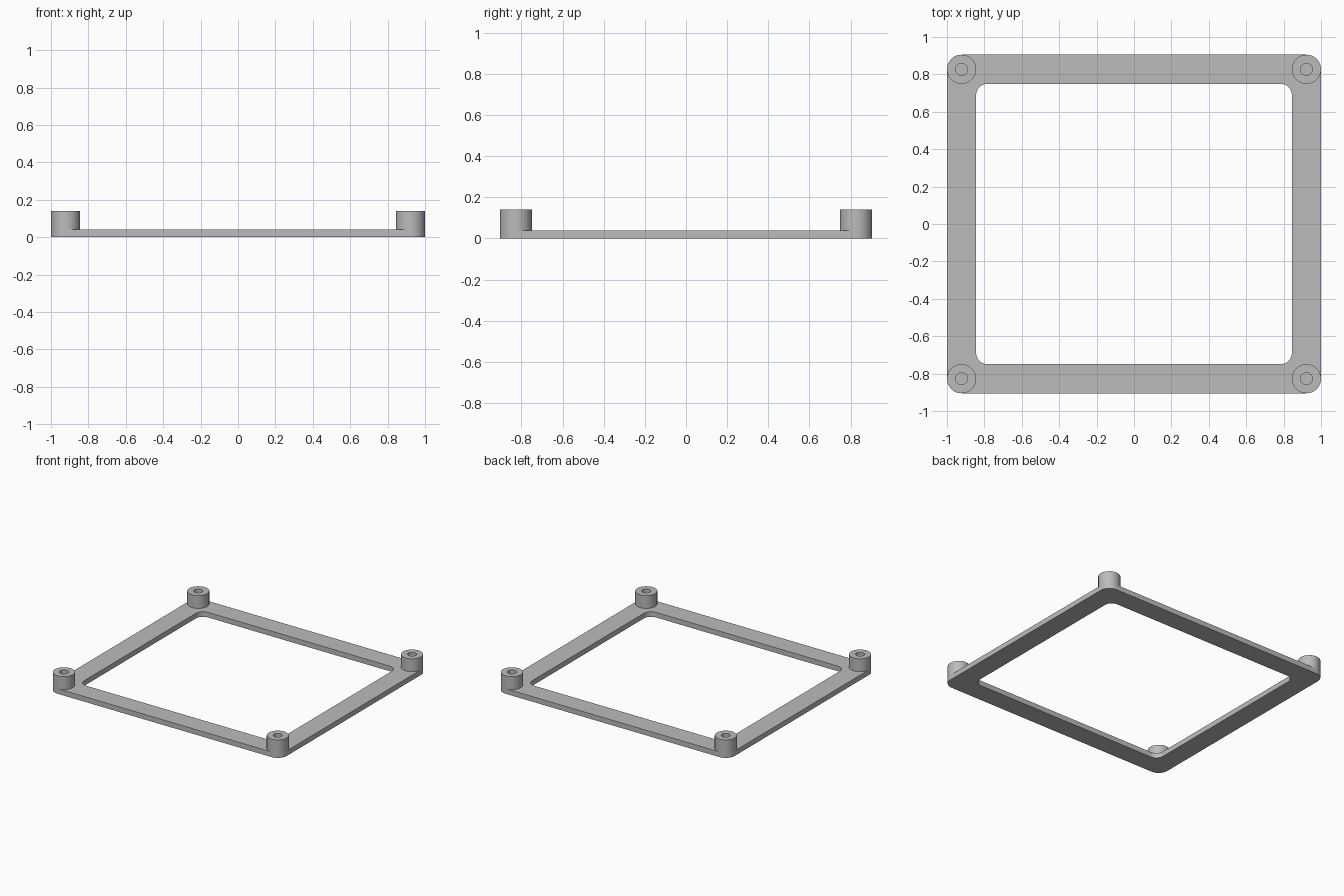
import bpy, bmesh
from math import cos, sin, pi, radians

cube = bpy.data.objects.get("Cube")
if cube:
    bpy.data.objects.remove(cube, do_unlink=True)

HALF_X, HALF_Y = 1.0, 0.905
BAR = 0.156
BOSS_R, HOLE_R = 0.078, 0.032
PLATE_TOP, BOSS_TOP = 0.04, 0.14
ARC = 12

grey = bpy.data.materials.new("plain grey")
grey.use_nodes = True
grey.diffuse_color = (0.5, 0.5, 0.5, 1)
grey.node_tree.nodes["Principled BSDF"].inputs["Base Color"].default_value = (0.5, 0.5, 0.5, 1)


def rounded_rect(hx, hy, r):
    """Outline of a rectangle with rounded corners, anticlockwise."""
    points = []
    for q, (sx, sy) in enumerate([(1, 1), (-1, 1), (-1, -1), (1, -1)]):
        for i in range(ARC + 1):
            a = (q + i / ARC) * pi / 2
            points.append((sx * (hx - r) + r * cos(a), sy * (hy - r) + r * sin(a)))
    return points


def circle(r, n=48):
    return [(r * cos(2 * pi * i / n), r * sin(2 * pi * i / n)) for i in range(n)]


def loft(name, rings, closed=False, location=(0, 0, 0)):
    """Skin a list of (outline, height) rings of equal point count."""
    bm = bmesh.new()
    loops = [[bm.verts.new((x, y, z)) for x, y in pts] for pts, z in rings]
    pairs = list(zip(loops, loops[1:]))
    if closed:
        pairs.append((loops[-1], loops[0]))
    for a, b in pairs:
        for i in range(len(a)):
            j = (i + 1) % len(a)
            bm.faces.new((a[i], a[j], b[j], b[i]))
    mesh = bpy.data.meshes.new(name)
    bm.to_mesh(mesh)
    bm.free()
    mesh.materials.append(grey)
    obj = bpy.data.objects.new(name, mesh)
    obj.location = location
    bpy.context.collection.objects.link(obj)
    bpy.ops.object.select_all(action='DESELECT')
    obj.select_set(True)
    bpy.context.view_layer.objects.active = obj
    bpy.ops.object.shade_smooth_by_angle(angle=radians(30))
    return obj


# Flat rectangular frame with a rounded opening
outer = rounded_rect(HALF_X, HALF_Y, BOSS_R)
inner = rounded_rect(HALF_X - BAR, HALF_Y - BAR, 0.06)
loft("frame", [(outer, 0), (outer, PLATE_TOP), (inner, PLATE_TOP), (inner, 0)], closed=True)

# Corner standoffs with blind holes that end at the frame's top face
wall, hole = circle(BOSS_R), circle(HOLE_R)
for side, sx in (("left", 1), ("right", -1)):
    for end, sy in (("front", -1), ("back", 1)):
        loft(f"{end}_{side}_standoff",
             [(wall, PLATE_TOP), (wall, BOSS_TOP), (hole, BOSS_TOP), (hole, PLATE_TOP)],
             location=(sx * (HALF_X - BOSS_R), sy * (HALF_Y - BOSS_R), 0))
